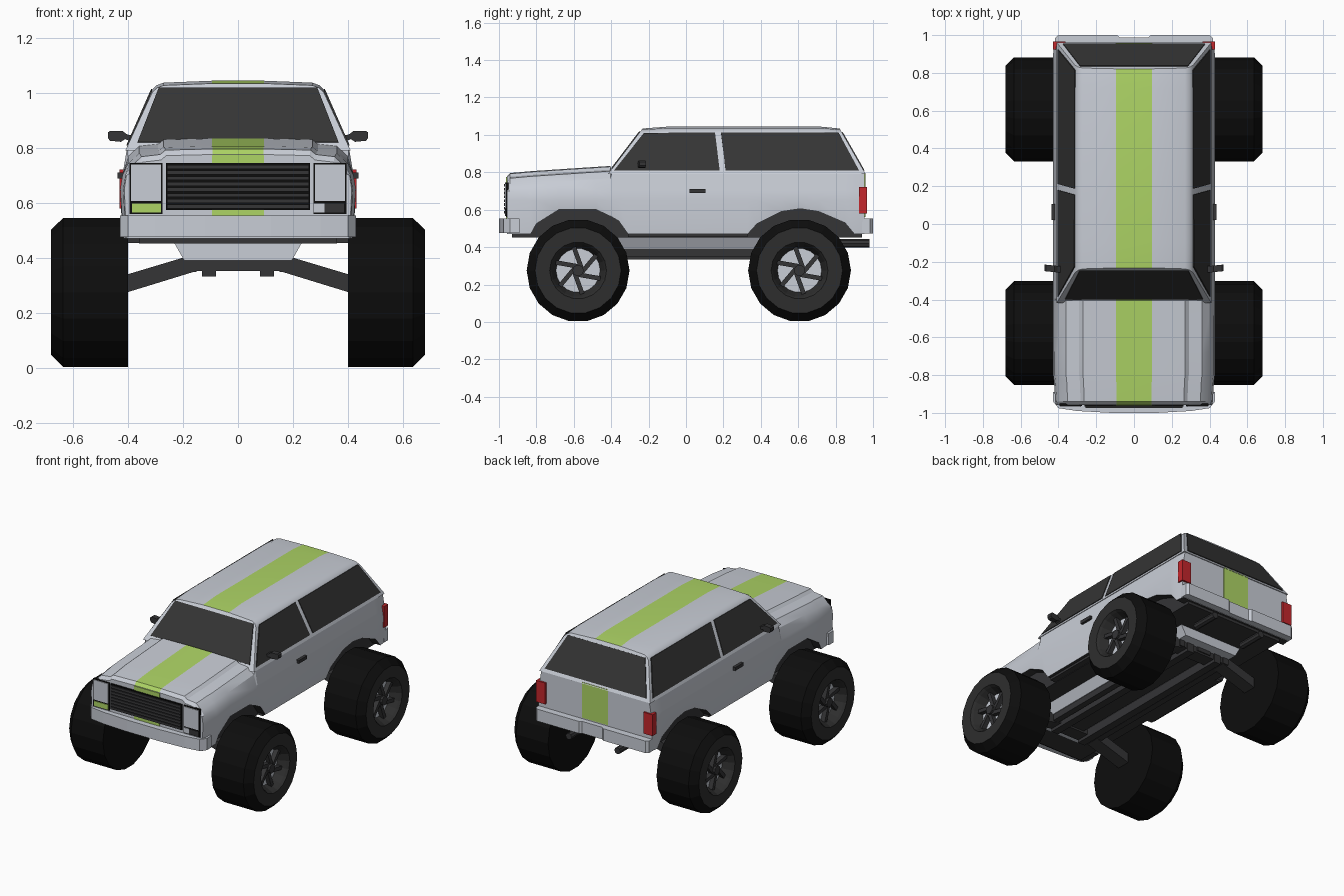
import bpy, bmesh, math
from mathutils import Matrix, Vector

if "Cube" in bpy.data.objects:
    bpy.data.objects.remove(bpy.data.objects["Cube"])


def material(name, r, g, b):
    m = bpy.data.materials.new(name)
    m.diffuse_color = (r, g, b, 1)
    m.use_nodes = True
    m.node_tree.nodes["Principled BSDF"].inputs["Base Color"].default_value = m.diffuse_color
    return m


SILVER = material("silver paint", 0.58, 0.61, 0.67)
GREEN = material("lime stripe", 0.42, 0.66, 0.13)
GLASS = material("dark glass", 0.035, 0.035, 0.035)
TRIM = material("dark trim", 0.035, 0.035, 0.037)
BLACK = material("tyre black", 0.004, 0.004, 0.004)
WALL = material("tyre sidewall", 0.027, 0.027, 0.027)
RED = material("red lamp", 0.55, 0.02, 0.025)


def finish(name, bm, mats, smooth=None):
    bmesh.ops.recalc_face_normals(bm, faces=bm.faces)
    me = bpy.data.meshes.new(name)
    bm.to_mesh(me)
    bm.free()
    for m in mats:
        me.materials.append(m)
    if smooth:
        me.shade_smooth()
        me.set_sharp_from_angle(angle=math.radians(smooth))
    ob = bpy.data.objects.new(name, me)
    bpy.context.collection.objects.link(ob)
    return ob


def loft(name, rings, mats, rule, caps=(0, 0), smooth=None):
    """Skin closed rings; rule(ring, column) gives the material index."""
    bm = bmesh.new()
    vs = [[bm.verts.new(p) for p in r] for r in rings]
    n = len(rings[0])
    for i in range(len(rings) - 1):
        for j in range(n):
            k = (j + 1) % n
            f = bm.faces.new((vs[i][j], vs[i][k], vs[i + 1][k], vs[i + 1][j]))
            f.material_index = rule(i, j)
    for r, c in ((vs[0], caps[0]), (vs[-1], caps[1])):
        bm.faces.new(r).material_index = c
    return finish(name, bm, mats, smooth)


def prism(name, pts, vec, mat):
    """Polygon extruded along a vector."""
    top = [Vector(p) + Vector(vec) for p in pts]
    return loft(name, [pts, top], [mat], lambda i, j: 0)


def boxes(name, items, mat):
    """Several boxes (x0,x1,y0,y1,z0,z1) in one object."""
    bm = bmesh.new()
    for x0, x1, y0, y1, z0, z1 in items:
        m = Matrix.Translation(((x0 + x1) / 2, (y0 + y1) / 2, (z0 + z1) / 2))
        m = m @ Matrix.Diagonal((abs(x1 - x0), abs(y1 - y0), abs(z1 - z0), 1))
        bmesh.ops.create_cube(bm, size=1, matrix=m)
    return finish(name, bm, [mat])


def both(items):
    return items + [(-b, -a, *r) for a, b, *r in items]


def mirror(half):
    """Half outline, centre outwards, made whole in x."""
    return [(-p[0], *p[1:]) for p in reversed(half)] + list(half)


# lower body: sections along y, wheel arches cut by the lower edge
stations = [  # y, lower edge, top, width factor
    (-.958, .47, .77, .965), (-.94, .47, .79, .975), (-.83, .47, .80, .99), (-.80, .525, .802, 1),
    (-.68, .60, .81, 1), (-.48, .60, .823, 1), (-.405, .565, .828, 1), (-.395, .56, 0, 1),
    (-.36, .54, 0, 1), (-.31, .47, 0, 1), (.33, .47, 0, 1), (.38, .525, 0, 1), (.51, .59, 0, 1),
    (.61, .605, 0, 1), (.71, .59, 0, 1), (.85, .53, 0, 1), (.90, .47, 0, 1), (.955, .47, 0, .985)]
rings = []
for y, zb, zt, k in stations:
    if zt:
        top = [(.095, zt + .006), (.27, zt + .002), (.29, zt - .014), (.36, zt - .022), (.40, zt - .06)]
    else:
        top = [(.095, .80), (.27, .80), (.30, .80), (.36, .80), (.403, .80)]
    half = top + [(.42, .70), (.428, .65), (.42, zb)]
    rings.append(mirror([(x * k, y, z) for x, z in half]))
loft("body", rings, [SILVER, GREEN, TRIM],
     lambda i, j: 1 if j == 7 else 2 if j == 15 else 0, smooth=25)


# cabin: front and rear ends lie on sloped planes
def front_y(z):
    return -.41 + (z - .8) * .76


def rear_y(z):
    return .955 - (z - .8) * .57


def side_x(z):
    return .405 - (z - .8) * .44


roof = [(.095, 1.044), (.27, 1.037), (.295, 1.028), (side_x(1.012), 1.012), (side_x(.79), .79)]
low = [(x, z - .01 if z > .8 else z) for x, z in roof]
rings = [mirror([(x, front_y(z), z) for x, z in low]),
         mirror([(x, -.10, z) for x, z in roof]),
         mirror([(x, .72, z) for x, z in roof]),
         mirror([(x, rear_y(z), z) for x, z in low])]
loft("cabin", rings, [SILVER, GREEN], lambda i, j: 1 if j == 4 else 0, smooth=25)

# windows as thin plates on the cabin planes
side_windows = {"front_side_window": [(-.385, .808), (-.225, 1.008), (.155, 1.012), (.18, .808)],
                "rear_side_window": [(.187, 1.012), (.815, 1.012), (.925, .808), (.212, .808)]}
for s, tag in ((1, "right"), (-1, "left")):
    for name, pts in side_windows.items():
        prism(f"{tag}_{name}", [(s * (side_x(z) - .002), y, z) for y, z in pts],
              (s * .006, 0, .002), GLASS)
prism("windscreen", [(x, front_y(z) + .002, z) for x, z in
                     ((-.365, .818), (.365, .818), (.288, 1.015), (-.288, 1.015))],
      (0, -.006, .004), GLASS)
prism("rear_window", [(x, rear_y(z) - .002, z) for x, z in
                      ((-.375, .808), (.375, .808), (.285, 1.012), (-.285, 1.012))],
      (0, .006, .003), GLASS)

# stripe on nose and tail
boxes("nose_and_tail_stripe", [(-.095, .095, -.962, -.954, .55, .774),
                               (-.095, .095, .95, .959, .56, .797)], GREEN)

# grille with slats
boxes("grille", [(-.262, .262, -.967, -.95, .575, .745)], BLACK)
boxes("grille_slats", [(-.258, .258, -.973, -.96, .58 + i * .0205, .594 + i * .0205)
                       for i in range(8)], TRIM)

# headlamps and corner lamps
boxes("headlamp_frames", both([(.274, .394, -.963, -.95, .56, .745)]), BLACK)
boxes("headlamps", both([(.28, .388, -.968, -.95, .607, .739)]), SILVER)
boxes("left_corner_lamp", [(-.385, -.28, -.967, -.95, .565, .598)], GREEN)
boxes("right_corner_lamp", [(.275, .315, -.967, -.95, .565, .598)], SILVER)
boxes("right_corner_lamp_dark", [(.315, .385, -.967, -.95, .565, .598)], TRIM)

# tail lamps
boxes("tail_lamps", both([(.362, .43, .925, .967, .58, .722)]), RED)

# bumpers
prism("front_bumper", mirror([(.12, -1.0, .476), (.30, -.99, .476), (.40, -.975, .476),
                              (.428, -.94, .476), (.428, -.89, .476), (.40, -.89, .476)]),
      (0, 0, .078), SILVER)
prism("rear_bumper", mirror([(.075, .988, .472), (.09, 1.0, .472), (.40, 1.0, .472),
                             (.418, .985, .472), (.418, .94, .472)]), (0, 0, .08), SILVER)

# dark underbody, also the inside of the wheel arches
boxes("underbody", [(-.36, .36, -.93, .94, .452, .64), (-.40, .40, -.31, .33, .455, .48)], TRIM)

# chassis
prism("chassis", [(-.23, -.70, .452), (.23, -.70, .452), (.195, -.70, .39), (-.195, -.70, .39)],
      (0, 1.42, 0), SILVER)
boxes("chassis_rails", both([(.08, .13, -.62, .66, .333, .392), (.15, .19, -.62, .66, .35, .392)])
      + [(-.05, .05, -.62, .66, .365, .392)], TRIM)
for name, y in (("front_axle", -.577), ("rear_axle", .607)):
    prism(name, mirror([(.17, y - .045, .41), (.42, y - .045, .335), (.42, y - .045, .27),
                        (.15, y - .045, .353)]), (0, .09, 0), TRIM)

# exhaust pipes
for s, tag in ((1, "right"), (-1, "left")):
    ring = [(s * .18 + .022 * math.cos(a * math.pi / 4), .80, .42 + .022 * math.sin(a * math.pi / 4))
            for a in range(8)]
    prism(f"{tag}_exhaust", ring, (0, .18, 0), TRIM)

# mirrors and door handles
for s, tag in ((1, "right"), (-1, "left")):
    prism(f"{tag}_mirror", [(s * x, -.25 + (.47 - x) * -.1, z) for x, z in
                            ((.37, .815), (.41, .832), (.425, .822), (.465, .826), (.473, .836),
                             (.473, .856), (.465, .862), (.42, .862), (.405, .85), (.37, .84))],
          (0, .035, 0), TRIM)
boxes("door_handles", both([(.415, .437, .02, .105, .688, .71)]), TRIM)

# wheels: turned tyre and rim, silver disc, six spokes and a hub
profile = [(.40, .275), (.635, .275), (.68, .23), (.68, .152), (.665, .142), (.61, .118)]
for s, tag in ((1, "right"), (-1, "left")):
    for end, y in (("front", -.577), ("rear", .607)):
        rings = [[(s * x, y + r * math.cos(a * math.pi / 9), .275 + r * math.sin(a * math.pi / 9))
                  for a in range(18)] for x, r in profile]
        loft(f"{end}_{tag}_wheel", rings, [BLACK, WALL, SILVER],
             lambda i, j: 0 if i < 2 else 1, caps=(0, 2))
        bm = bmesh.new()
        for i in range(6):
            m = (Matrix.Translation((s * .628, y, .275)) @ Matrix.Rotation(i * math.pi / 3 + .2, 4, 'X')
                 @ Matrix.Translation((0, .012, .065)) @ Matrix.Rotation(.15, 4, 'X')
                 @ Matrix.Diagonal((.03, .024, .125, 1)))
            bmesh.ops.create_cube(bm, size=1, matrix=m)
        m = Matrix.Translation((s * .632, y, .275)) @ Matrix.Rotation(math.pi / 2, 4, 'Y')
        bmesh.ops.create_cone(bm, cap_ends=True, segments=10, radius1=.03, radius2=.03,
                              depth=.05, matrix=m)
        finish(f"{end}_{tag}_spokes", bm, [TRIM])
